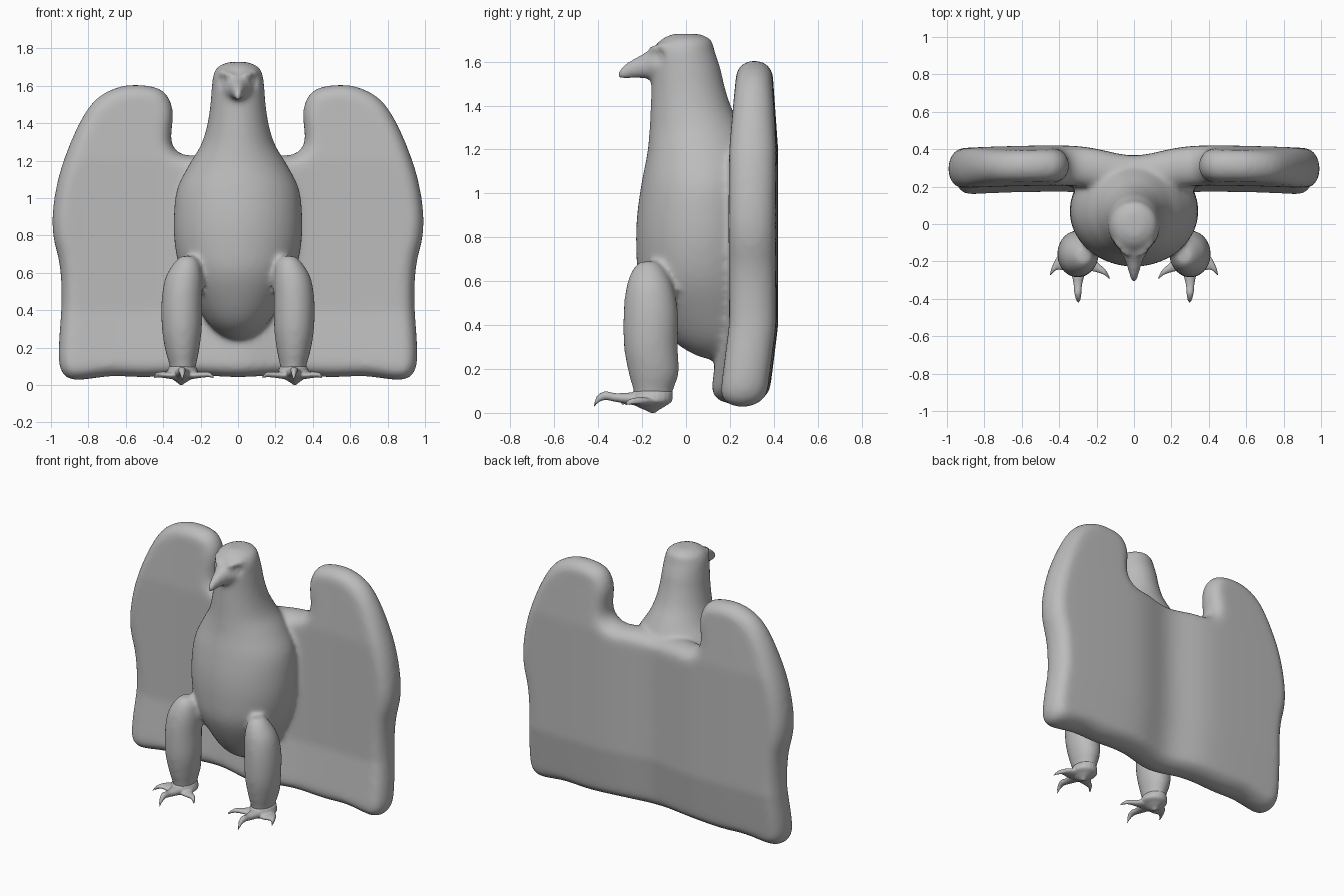
import bpy, bmesh, math
from mathutils import Vector

if "Cube" in bpy.data.objects:
    bpy.data.objects.remove(bpy.data.objects["Cube"], do_unlink=True)

GREY = 0.5
clay = bpy.data.materials.new("clay_grey")
clay.use_nodes = True
clay.diffuse_color = (GREY, GREY, GREY, 1)
clay.node_tree.nodes["Principled BSDF"].inputs["Base Color"].default_value = (GREY, GREY, GREY, 1)


def spline(points, closed=False, steps=5):
    """Catmull-Rom interpolation of equally long tuples."""
    n = len(points)
    pick = (lambda i: points[i % n]) if closed else (lambda i: points[min(max(i, 0), n - 1)])
    result = []
    for i in range(n if closed else n - 1):
        a, b, c, d = (pick(i + k) for k in (-1, 0, 1, 2))
        for s in range(steps):
            t = s / steps
            result.append([q + t * (r - p) / 2 + t * t * (p - 2.5 * q + 2 * r - s_ / 2)
                           + t ** 3 * (1.5 * (q - r) + (s_ - p) / 2)
                           for p, q, r, s_ in zip(a, b, c, d)])
    if not closed:
        result.append(list(points[-1]))
    return result


def skin(bm, rings):
    """Bridge equal rings and cap both ends."""
    loops = [[bm.verts.new(p) for p in ring] for ring in rings]
    n = len(loops[0])
    faces = [bm.faces.new((u[i], u[(i + 1) % n], v[(i + 1) % n], v[i]))
             for u, v in zip(loops, loops[1:]) for i in range(n)]
    faces += [bm.faces.new(loops[0]), bm.faces.new(loops[-1])]
    bmesh.ops.recalc_face_normals(bm, faces=faces)


def loft(bm, axis, sections, sides=32):
    """Ellipses (x, y, z, radius a, radius b) set square to an axis."""
    a_dir, b_dir = [Vector([float(k == i) for k in range(3)]) for i in range(3) if i != axis]
    rings = []
    for x, y, z, a, b in spline(sections):
        a, b = max(a, 0.002), max(b, 0.002)
        turn = [math.tau * i / sides for i in range(sides)]
        rings.append([Vector((x, y, z)) + a_dir * a * math.cos(t) + b_dir * b * math.sin(t)
                      for t in turn])
    skin(bm, rings)


def fuse(name, bm, voxel, smoothing):
    """Merge overlapping parts into one smooth skin."""
    mesh = bpy.data.meshes.new(name)
    bm.to_mesh(mesh)
    bm.free()
    ob = bpy.data.objects.new(name, mesh)
    bpy.context.collection.objects.link(ob)
    remesh = ob.modifiers.new("skin", 'REMESH')
    remesh.mode = 'VOXEL'
    remesh.voxel_size = voxel
    relax = ob.modifiers.new("relax", 'SMOOTH')
    relax.iterations = smoothing
    graph = bpy.context.evaluated_depsgraph_get()
    baked = bpy.data.meshes.new_from_object(ob.evaluated_get(graph))
    ob.modifiers.clear()
    ob.data = baked
    baked.materials.clear()
    baked.materials.append(clay)
    baked.shade_smooth()
    return ob


# Spread wings: rounded slab across the back
half = [(0, 1.22), (.18, 1.23), (.3, 1.235), (.355, 1.3), (.345, 1.46), (.385, 1.56),
        (.47, 1.6), (.62, 1.6), (.76, 1.53), (.86, 1.38), (.95, 1.15), (.99, .95),
        (.99, .8), (.955, .64), (.945, .45), (.96, .2), (.95, .08), (.88, .025),
        (.68, .045), (.5, .04), (.25, .05), (0, .04)]
outline = spline(half + [(-x, z) for x, z in half[-2:0:-1]], closed=True, steps=4)
count = len(outline)
rings = []
for k in range(-6, 7):
    angle = math.pi / 2 * k / 6
    inset = .075 * (1 - math.cos(angle))
    ring = []
    for i, (x, z) in enumerate(outline):
        (x0, z0), (x1, z1) = outline[i - 1], outline[(i + 1) % count]
        tangent = Vector((x1 - x0, z1 - z0)).normalized()
        ring.append((x + tangent.y * inset, .107 * math.sin(angle), z - tangent.x * inset))
    rings.append(ring)
wing_bm = bmesh.new()
skin(wing_bm, rings)
wings = fuse("wings", wing_bm, .02, 4)
for v in wings.data.vertices:
    x, y, z = v.co
    thin = 1 - .2 * min(max((z - 1.2) / .3, 0), 1)
    v.co.y = (y * thin + .315 - .055 * math.exp(-(x / .2) ** 2)
              - .02 * abs(x) ** 3 - .05 * max(0, 1 - z / .4))

# Torso, neck and head
bm = bmesh.new()
bm.from_mesh(wings.data)
bpy.data.objects.remove(wings, do_unlink=True)
torso = [(.0, 1.727, .05, .06), (0, 1.70, .11, .115), (-.01, 1.65, .134, .14),
         (0, 1.57, .142, .157), (.01, 1.48, .15, .168), (.025, 1.38, .167, .187),
         (.05, 1.28, .2, .217), (.07, 1.18, .26, .247), (.075, 1.05, .325, .277),
         (.07, .9, .343, .293), (.07, .75, .338, .297), (.075, .6, .305, .287),
         (.1, .45, .235, .245), (.13, .33, .16, .19), (.16, .26, .08, .11), (.17, .24, .02, .03)]
loft(bm, 2, [(0, y, z, a, b) for y, z, a, b in torso], 48)

# Hooked beak
loft(bm, 1, [(0, -.06, 1.6, .1, .08), (0, -.13, 1.59, .085, .072), (0, -.18, 1.583, .055, .06),
             (0, -.24, 1.57, .034, .045), (0, -.29, 1.55, .021, .032), (0, -.315, 1.535, .01, .014)])

for side in (1, -1):
    # Brow ridge
    loft(bm, 0, [(side * x, y, z, r, r) for x, y, z, r in
                 ((.015, -.165, 1.645, .014), (.06, -.145, 1.66, .02), (.11, -.09, 1.67, .014))])
    # Leg
    leg = [(.27, -.17, .69, .035, .04), (.275, -.17, .65, .07, .075), (.29, -.165, .57, .1, .108),
           (.3, -.16, .45, .109, .125), (.3, -.16, .3, .107, .123), (.298, -.147, .18, .09, .115),
           (.295, -.15, .1, .07, .09), (.295, -.15, .045, .065, .085)]
    loft(bm, 2, [(side * x, *rest) for x, *rest in leg])

body = fuse("body_with_wings", bm, .014, 12)

# Eye sockets with a small eyeball bulge
for v in body.data.vertices:
    if v.co.y < 0 and v.co.z > 1.5:
        gap = (Vector((abs(v.co.x), v.co.y, v.co.z)) - Vector((.08, -.125, 1.622))).length
        v.co.y += .022 * math.exp(-(gap / .03) ** 2) - .012 * math.exp(-(gap / .014) ** 2)

# Feet with curved claws
toes = [
    (1, [(.3, -.17, .06, .06, .04), (.298, -.25, .065, .04, .028), (.3, -.32, .07, .024, .02),
         (.3, -.37, .078, .019, .02), (.298, -.405, .06, .012, .018), (.297, -.42, .028, .006, .008)]),
    (0, [(.3, -.17, .055, .07, .03), (.36, -.19, .052, .06, .02), (.41, -.21, .055, .036, .016),
         (.437, -.245, .052, .02, .014), (.45, -.275, .04, .008, .008)]),
    (0, [(.3, -.17, .055, .07, .03), (.24, -.2, .052, .05, .02), (.19, -.235, .055, .026, .016),
         (.155, -.258, .055, .018, .014), (.13, -.29, .042, .008, .008)]),
    # heel pad with its rear claw
    (2, [(.297, -.15, .1, .072, .09), (.297, -.155, .055, .085, .092), (.3, -.16, .03, .05, .065),
         (.303, -.155, .012, .022, .03), (.303, -.15, 0, .008, .012)]),
]
for side, label in ((1, "left"), (-1, "right")):
    foot = bmesh.new()
    for axis, sections in toes:
        loft(foot, axis, [(side * x, *rest) for x, *rest in sections], 20)
    fuse(label + "_foot", foot, .006, 3)
